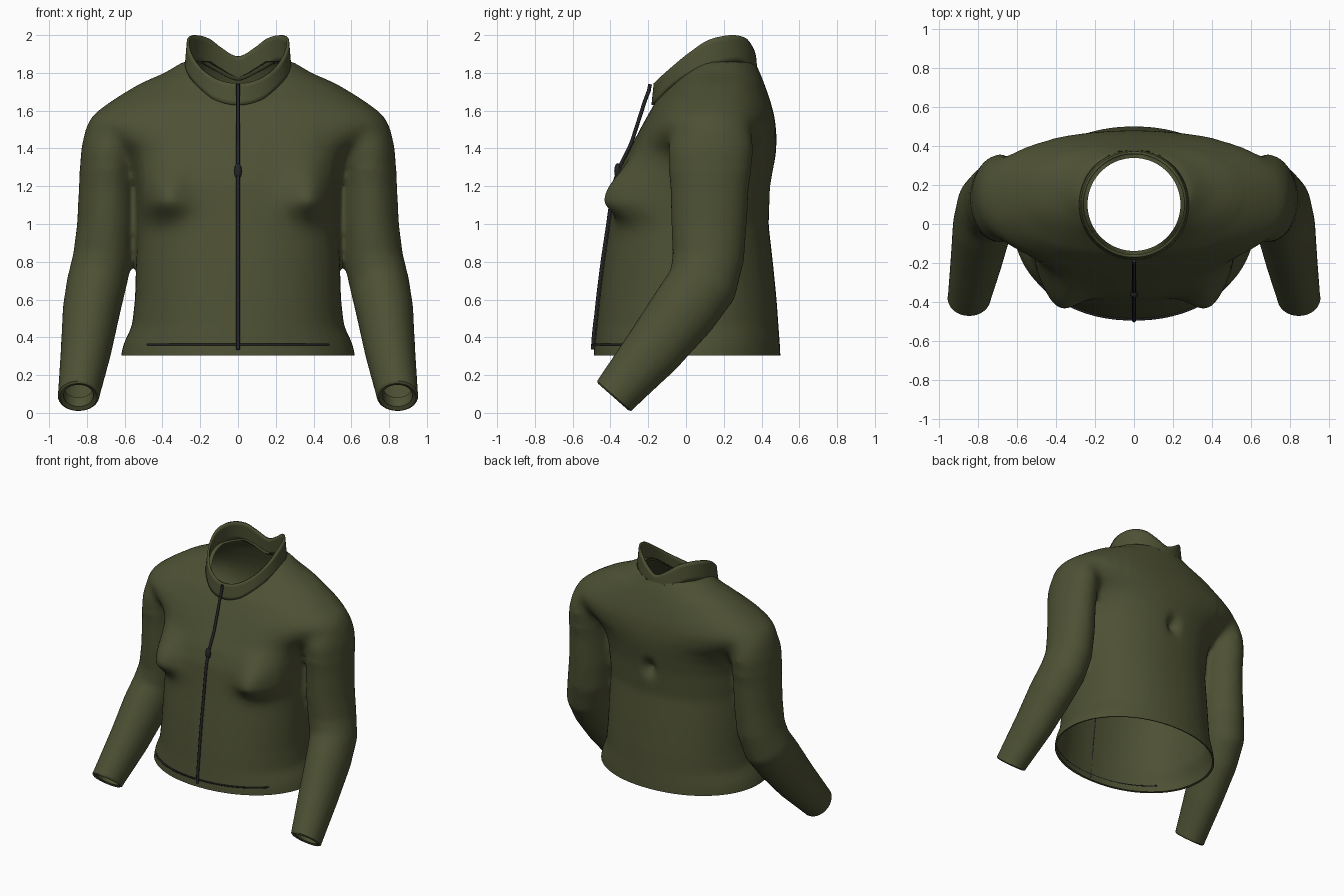
import bpy, bmesh, math
from mathutils import Vector
from mathutils.bvhtree import BVHTree

if "Cube" in bpy.data.objects:
    bpy.data.objects.remove(bpy.data.objects["Cube"], do_unlink=True)


def material(name, rgb):
    m = bpy.data.materials.new(name)
    m.use_nodes = True
    m.diffuse_color = (*rgb, 1)
    bsdf = m.node_tree.nodes["Principled BSDF"]
    bsdf.inputs["Base Color"].default_value = (*rgb, 1)
    bsdf.inputs["Roughness"].default_value = 0.8
    return m


olive = material("olive cloth", (0.075, 0.082, 0.034))
black = material("black zip", (0.018, 0.018, 0.02))


def add_object(name, data, mat):
    ob = bpy.data.objects.new(name, data)
    bpy.context.collection.objects.link(ob)
    data.materials.append(mat)
    return ob


def smooth(ob):
    bpy.ops.object.select_all(action='DESELECT')
    ob.select_set(True)
    bpy.context.view_layer.objects.active = ob
    bpy.ops.object.shade_smooth_by_angle(angle=math.radians(50))


def loft(bm, rings):
    """Closed skin through rings of points, capped at both ends."""
    loops = [[bm.verts.new(p) for p in ring] for ring in rings]
    n = len(loops[0])
    for a, b in zip(loops, loops[1:]):
        for i in range(n):
            bm.faces.new((a[i], a[(i + 1) % n], b[(i + 1) % n], b[i]))
    bm.faces.new(loops[0][::-1])
    bm.faces.new(loops[-1])


def power(v, e):
    return math.copysign(abs(v) ** e, v)


def ease(table, t):
    """Smooth curve through (position, value) points."""
    n = len(table)
    slope = [0] + [(table[i + 1][1] - table[i - 1][1]) / (table[i + 1][0] - table[i - 1][0])
                   for i in range(1, n - 1)] + [0]
    i = next(k for k in range(n - 1) if t <= table[k + 1][0] + 1e-6)
    (t0, a), (t1, b) = table[i], table[i + 1]
    w, f = t1 - t0, (t - t0) / (t1 - t0)
    return (a + (b - a) * f * f * (3 - 2 * f)
            + w * slope[i] * f * (1 - f) ** 2 - w * slope[i + 1] * f * f * (1 - f))


N = 48
ANGLES = [2 * math.pi * i / N for i in range(N)]
NECK = Vector((0, 0.1))
HOLE = 0.238

# Collar heights by angle from the front, in degrees
top_edge = [(0, 1.745), (20, 1.76), (44, 1.815), (73, 1.91), (90, 1.965), (105, 1.99),
            (125, 2.0), (145, 1.98), (160, 1.935), (180, 1.888)]
low_edge = [(0, 1.63), (25, 1.655), (45, 1.715), (65, 1.775), (90, 1.825), (130, 1.86), (155, 1.81), (180, 1.76)]

# Torso sections: height, half width, front y, back y, roundness
torso = [(0.24, 0.625, -0.492, 0.503, 0.96), (0.31, 0.62, -0.489, 0.5, 0.96), (0.37, 0.605, -0.484, 0.497, 0.95),
         (0.46, 0.562, -0.474, 0.49, 0.92), (0.6, 0.546, -0.46, 0.48, 0.9), (0.8, 0.54, -0.435, 0.46, 0.9),
         (1.0, 0.532, -0.405, 0.437, 0.9), (1.2, 0.542, -0.378, 0.45, 0.9), (1.3, 0.56, -0.345, 0.465, 0.9),
         (1.38, 0.605, -0.305, 0.477, 0.9), (1.46, 0.73, -0.265, 0.48, 0.88), (1.53, 0.8, -0.228, 0.474, 0.86),
         (1.58, 0.77, -0.2, 0.466, 0.86), (1.65, 0.675, -0.16, 0.447, 0.87), (1.7, 0.597, -0.115, 0.43, 0.9),
         (1.75, 0.505, -0.07, 0.412, 0.9), (1.8, 0.39, -0.04, 0.392, 0.95), (1.86, 0.29, 0.0, 0.365, 1)]
bm = bmesh.new()
rings = []
for z, hw, yf, yb, e in torso:
    mid, depth = (yf + yb) / 2, (yb - yf) / 2
    rings.append([(hw * power(math.cos(a), e), mid + depth * power(math.sin(a), e), z) for a in ANGLES])
loft(bm, rings)

# Sleeve sections: centre, half width across x, half depth
sleeve = [((0.62, 0.14, 1.6), 0.1, 0.14), ((0.66, 0.14, 1.52), 0.145, 0.2),
          ((0.688, 0.132, 1.4), 0.144, 0.232), ((0.692, 0.128, 1.3), 0.146, 0.222),
          ((0.695, 0.125, 1.2), 0.147, 0.208),
          ((0.7, 0.122, 1.0), 0.152, 0.2), ((0.717, 0.118, 0.82), 0.157, 0.19),
          ((0.75, 0.088, 0.68), 0.158, 0.186), ((0.777, -0.012, 0.54), 0.152, 0.18),
          ((0.805, -0.175, 0.33), 0.134, 0.158), ((0.845, -0.38, 0.09), 0.11, 0.122),
          ((0.86, -0.46, -0.01), 0.106, 0.116)]
centres = [Vector(c) for c, _, _ in sleeve]
for side in (1, -1):
    rings = []
    for i, (c, rx, rd) in enumerate(sleeve):
        lo, hi = max(i - 1, 0), min(i + 1, len(sleeve) - 1)
        t = (centres[lo] - centres[hi]).normalized()
        u = (Vector((1, 0, 0)) - t * t.x).normalized()
        v = t.cross(u)
        if i < 6:
            u, v = Vector((1, 0, 0)), Vector((0, 1, 0))
        pts = [centres[i] + u * rx * math.cos(a) + v * rd * math.sin(a) for a in ANGLES]
        rings.append([(p.x * side, p.y, p.z) for p in pts])
    loft(bm, rings)
bmesh.ops.recalc_face_normals(bm, faces=bm.faces)

# Fuse the solid pieces into one cloth surface
mesh = bpy.data.meshes.new("jacket_body")
bm.to_mesh(mesh)
bm.free()
body = add_object("jacket_body", mesh, olive)
mod = body.modifiers.new("fuse", 'REMESH')
mod.mode = 'VOXEL'
mod.voxel_size = 0.018
mod = body.modifiers.new("soften", 'SMOOTH')
mod.factor = 0.5
mod.iterations = 9
bpy.context.view_layer.update()
fused = bpy.data.meshes.new_from_object(body.evaluated_get(bpy.context.evaluated_depsgraph_get()))
body.modifiers.clear()
bm = bmesh.new()
bm.from_mesh(fused)

# Blend the sleeves into the shoulders
joint = [v for v in bm.verts if abs(v.co.x) > 0.42 and 1.3 < v.co.z < 1.72]
for _ in range(16):
    bmesh.ops.smooth_vert(bm, verts=joint, factor=0.5, use_axis_x=True, use_axis_y=True, use_axis_z=True)

# Chest fullness, steeper below than above, and a small dent in the back
for v in bm.verts:
    x, y, z = v.co
    if y < -0.06 and z > 0.8:
        rise = 0.19 if z > 1.13 else 0.1
        d2 = ((abs(x) - 0.4) / 0.135) ** 2 + ((z - 1.13) / rise) ** 2
        v.co.y -= 0.145 * math.exp(-d2) * min(1, (-y - 0.06) / 0.09)
    elif y > 0.3:
        d2 = (x / 0.045) ** 2 + ((z - 1.2) / 0.06) ** 2
        v.co.y -= 0.05 * math.exp(-d2)


def cut(test, co, no):
    """Trim away the part of the selected region beyond a plane."""
    faces = [f for f in bm.faces if test(f.calc_center_median())]
    edges = {e for f in faces for e in f.edges}
    verts = {v for f in faces for v in f.verts}
    bmesh.ops.bisect_plane(bm, geom=list(verts) + list(edges) + faces, plane_co=co,
                           plane_no=no, clear_outer=True)


def turn_in(centre, reach, steps):
    """Fold an open edge inward; each step is a scale and a shift."""
    for scale, shift in steps:
        rim = [e for e in bm.edges if e.is_boundary and (e.verts[0].co - centre).length < reach]
        out = bmesh.ops.extrude_edge_only(bm, edges=rim)["geom"]
        for v in (g for g in out if isinstance(g, bmesh.types.BMVert)):
            v.co = centre + (v.co - centre) * scale + shift


# Neck opening: a clean circle that dips at the nape
inside = [v for v in bm.verts if v.co.z > 1.5 and (v.co.xy - NECK).length < HOLE]
bmesh.ops.delete(bm, geom=inside, context='VERTS')
for v in bm.verts:
    away = v.co.xy - NECK
    if v.co.z > 1.5 and away.length < 0.275:
        deg = math.degrees(abs(math.atan2(away.x, -away.y)))
        v.co.z = min(v.co.z, ease(low_edge, deg) + 0.02)
        if v.is_boundary:
            v.co.xy = NECK + away.normalized() * HOLE

# Hem opening
cut(lambda c: abs(c.x) < 0.66 and c.z < 0.4, (0, 0, 0.305), (0, 0, -1))
turn_in(Vector((0, 0, 0.305)), 0.7, [(0.975, Vector((0, 0, 0.004)))])

# Cuff openings
wrist_normal = Vector((0, -0.66, -0.75)).normalized()
for side in (1, -1):
    wrist = Vector((side * 0.845, -0.38, 0.09))
    cut(lambda c: c.x * side > 0.66 and c.z < 0.35 and c.y < -0.2, wrist, wrist_normal)
    turn_in(wrist, 0.16, [(0.9, wrist_normal * 0.008), (0.8, wrist_normal * -0.008), (0.95, wrist_normal * -0.06)])
bmesh.ops.recalc_face_normals(bm, faces=bm.faces)
bm.to_mesh(mesh)
tree = BVHTree.FromBMesh(bm)
bm.free()
bpy.data.meshes.remove(fused)
smooth(body)


def front_y(x, z):
    return tree.ray_cast(Vector((x, -2, z)), Vector((0, 1, 0)))[0].y


# Standing collar
bm = bmesh.new()
M, ROWS = 96, 5
grid = []
for i in range(M):
    a = 2 * math.pi * i / M
    deg = math.degrees(min(a, 2 * math.pi - a))
    lo, hi = ease(low_edge, deg), ease(top_edge, deg)
    column = []
    for j in range(ROWS + 1):
        f = j / ROWS
        r = 0.283 - 0.012 * f
        column.append(bm.verts.new((r * math.sin(a), 0.1 - r * math.cos(a), lo + (hi - lo) * f)))
    grid.append(column)
for i in range(M):
    a, b = grid[i], grid[(i + 1) % M]
    for j in range(ROWS):
        bm.faces.new((a[j], b[j], b[j + 1], a[j + 1]))
mesh = bpy.data.meshes.new("collar")
bm.to_mesh(mesh)
bm.free()
collar = add_object("collar", mesh, olive)
mod = collar.modifiers.new("thickness", 'SOLIDIFY')
mod.thickness = 0.014
mod.offset = -1
smooth(collar)


def cord(name, points, radius):
    cu = bpy.data.curves.new(name, 'CURVE')
    cu.dimensions = '3D'
    cu.bevel_depth = radius
    cu.bevel_resolution = 2
    cu.use_fill_caps = True
    sp = cu.splines.new('POLY')
    sp.points.add(len(points) - 1)
    for p, co in zip(sp.points, points):
        p.co = (*co, 1)
    add_object(name, cu, black)


# Front zip, hem seam and zip pull
zip_line = [(0.33, -0.492), (0.6, -0.465), (0.9, -0.425), (1.2, -0.38), (1.3, -0.345),
            (1.4, -0.3), (1.55, -0.25), (1.65, -0.218), (1.74, -0.19)]
heights = [0.335 + 1.405 * i / 40 for i in range(41)]
cord("front_zip", [(0, min(ease(zip_line, z), front_y(0, z) - 0.008), z) for z in heights], 0.01)
xs = [-0.48 + 0.96 * i / 40 for i in range(41)]
cord("hem_seam", [(x, front_y(x, 0.362) - 0.005, 0.362) for x in xs], 0.006)
bpy.ops.mesh.primitive_uv_sphere_add(segments=16, ring_count=10, location=(0, -0.362, 1.28))
pull = bpy.context.object
pull.name = "zip_pull"
pull.scale = (0.02, 0.018, 0.042)
pull.data.materials.append(black)
smooth(pull)
